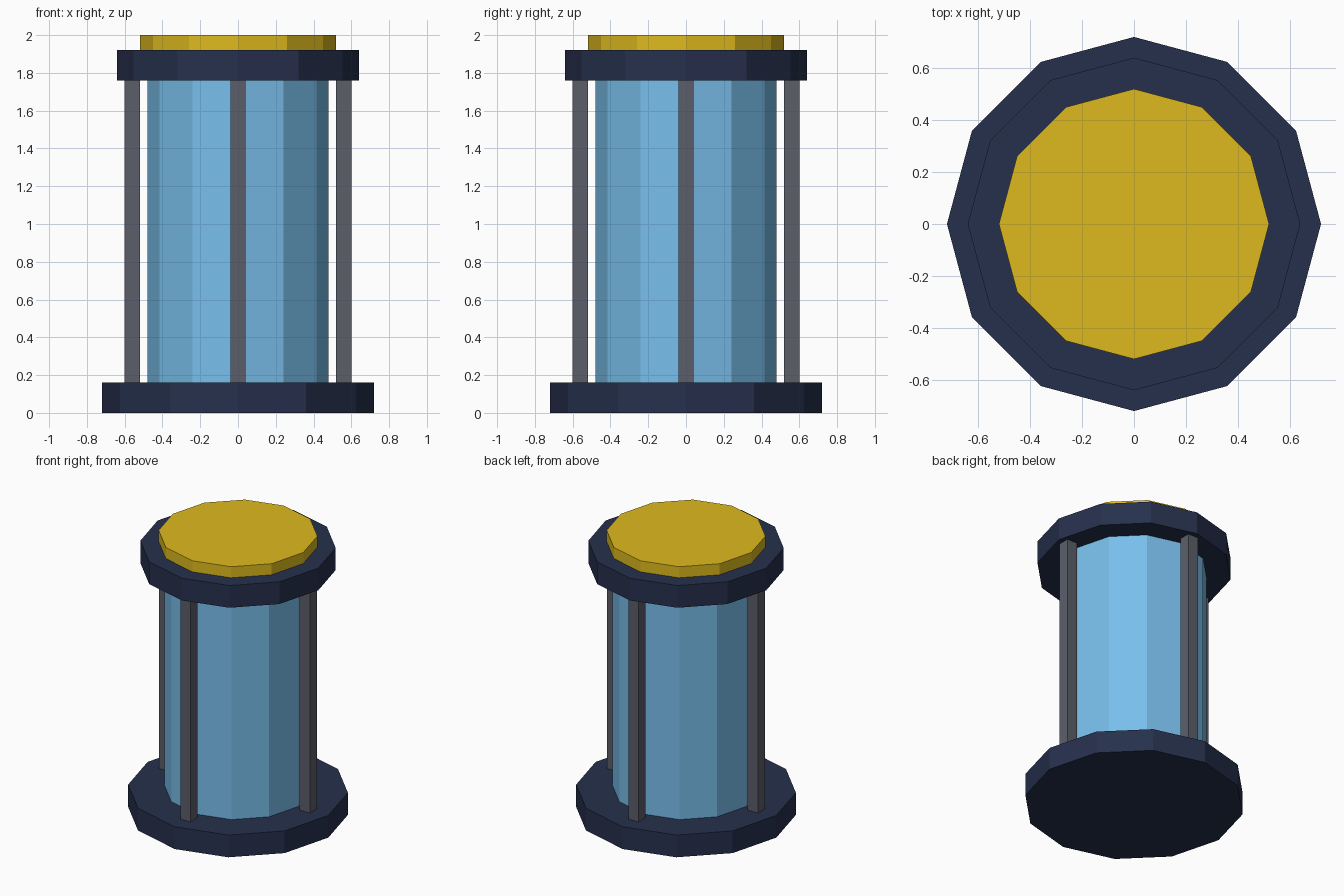
import bpy
import math

if "Cube" in bpy.data.objects:
    bpy.data.objects.remove(bpy.data.objects["Cube"])


def material(name, rgb):
    # colours picked as sRGB 0-255, stored as linear values
    mat = bpy.data.materials.new(name)
    lin = [((c / 255 + 0.055) / 1.055) ** 2.4 if c > 10 else c / 255 / 12.92 for c in rgb]
    mat.diffuse_color = (*lin, 1.0)
    mat.use_nodes = True
    mat.node_tree.nodes["Principled BSDF"].inputs["Base Color"].default_value = mat.diffuse_color
    return mat


navy = material("navy", (38, 48, 77))
blue = material("light_blue", (120, 190, 235))
gold = material("gold", (222, 186, 30))
grey = material("dark_grey", (92, 95, 106))


def disc(name, radius, z0, z1, mat):
    # twelve-sided flat-shaded cylinder spanning z0 to z1
    bpy.ops.mesh.primitive_cylinder_add(vertices=12, radius=radius, depth=z1 - z0,
                                        location=(0, 0, (z0 + z1) / 2))
    ob = bpy.context.object
    ob.name = name
    ob.data.materials.append(mat)


# Stacked body
disc("base", 0.72, 0.0, 0.16, navy)
disc("tank", 0.48, 0.16, 1.76, blue)
disc("top_collar", 0.64, 1.76, 1.92, navy)
disc("lid", 0.52, 1.92, 2.0, gold)

# Four square posts around the tank
for i, side in enumerate(("right", "back", "left", "front")):
    a = i * math.pi / 2
    bpy.ops.mesh.primitive_cube_add(size=1, location=(0.56 * math.cos(a), 0.56 * math.sin(a), 0.96))
    post = bpy.context.object
    post.name = side + "_post"
    post.scale = (0.08, 0.08, 1.6)
    bpy.ops.object.transform_apply(location=False, rotation=False, scale=True)
    post.data.materials.append(grey)
